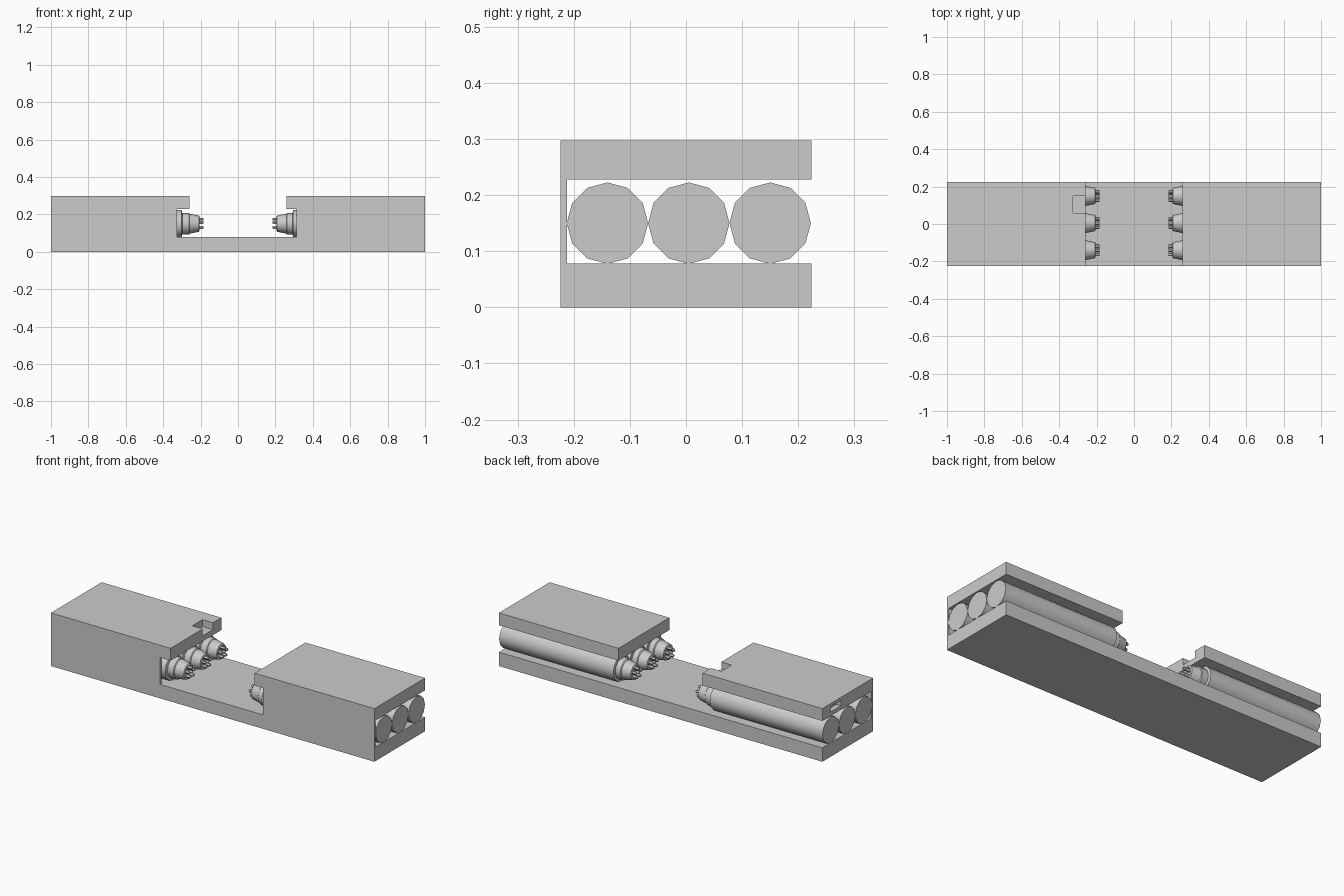
import bpy, bmesh
from math import cos, sin, tau, radians

if "Cube" in bpy.data.objects:
    bpy.data.objects.remove(bpy.data.objects["Cube"])


def finish(name, bm, smooth=False):
    bmesh.ops.recalc_face_normals(bm, faces=bm.faces)
    me = bpy.data.meshes.new(name)
    bm.to_mesh(me)
    bm.free()
    ob = bpy.data.objects.new(name, me)
    bpy.context.collection.objects.link(ob)
    if smooth:
        bpy.ops.object.select_all(action='DESELECT')
        ob.select_set(True)
        bpy.context.view_layer.objects.active = ob
        bpy.ops.object.shade_smooth_by_angle(angle=radians(35))
    return ob


def box(name, x0, x1, y0, y1, z0, z1):
    bm = bmesh.new()
    bmesh.ops.create_cube(bm, size=1)
    for v in bm.verts:
        v.co.x = x1 if v.co.x > 0 else x0
        v.co.y = y1 if v.co.y > 0 else y0
        v.co.z = z1 if v.co.z > 0 else z0
    return finish(name, bm)


def lathe(bm, profile, side, y, z, n):
    """Turn (x, radius) points about an x-parallel axis and cap both ends."""
    rings = [[bm.verts.new((side * x, y + r * cos(tau * i / n), z + r * sin(tau * i / n)))
              for i in range(n)] for x, r in profile]
    for a, b in zip(rings, rings[1:]):
        for i in range(n):
            j = (i + 1) % n
            bm.faces.new((a[i], a[j], b[j], b[i]))
    bm.faces.new(rings[0])
    bm.faces.new(rings[-1])


def cut(target, cutter):
    mod = target.modifiers.new("cut", 'BOOLEAN')
    mod.operation = 'DIFFERENCE'
    mod.solver = 'EXACT'
    mod.object = cutter
    bpy.context.view_layer.objects.active = target
    bpy.ops.object.modifier_apply(modifier=mod.name)
    bpy.data.objects.remove(cutter, do_unlink=True)


HW = 0.224  # half depth of the tray

# Tray: base, front walls and the two top covers
box("base", -1, 1, -HW, HW, 0, 0.078)
box("front_wall_left", -1, -0.325, -HW, -0.212, 0.078, 0.228)
box("front_wall_right", 0.312, 1, -HW, -0.212, 0.078, 0.228)
cover_left = box("cover_left", -1, -0.26, -HW, HW, 0.228, 0.297)
box("cover_right", 0.26, 1, -HW, HW, 0.228, 0.297)

# Notch at the inner edge of the left cover and a shallow pocket at its outer end
cut(cover_left, box("notch_cutter", -0.325, -0.2, 0.06, 0.15, 0.258, 0.35))
cut(cover_left, box("pocket_cutter", -1.1, -0.97, 0.06, 0.15, 0.25, 0.28))

# Tubes with stepped, tapered nozzles and pronged tips
BODY = [(1.0, 0.0725), (0.3, 0.0725), (0.298, 0.058), (0.262, 0.058), (0.258, 0.053),
        (0.208, 0.043), (0.205, 0.033), (0.226, 0.028)]
for side, label in ((-1, "left"), (1, "right")):
    for k in range(3):
        y, z = -0.14 + 0.145 * k, 0.15
        if side < 0:
            profile = [BODY[0], (0.302, 0.0725)] + BODY[2:]
        else:
            profile = [BODY[0], (0.294, 0.0725), (0.292, 0.058)] + BODY[3:]
        bm = bmesh.new()
        lathe(bm, profile, side, y, z, 12)
        finish(f"tube_{label}_{k + 1}", bm, True)
        # ring of small prongs around the tip
        bm = bmesh.new()
        for i in range(5):
            a = tau * (i + 0.25) / 5
            lathe(bm, [(0.226, 0.009), (0.188, 0.009), (0.184, 0.006)], side,
                  y + 0.024 * cos(a), z + 0.024 * sin(a), 6)
        finish(f"prongs_{label}_{k + 1}", bm, True)
